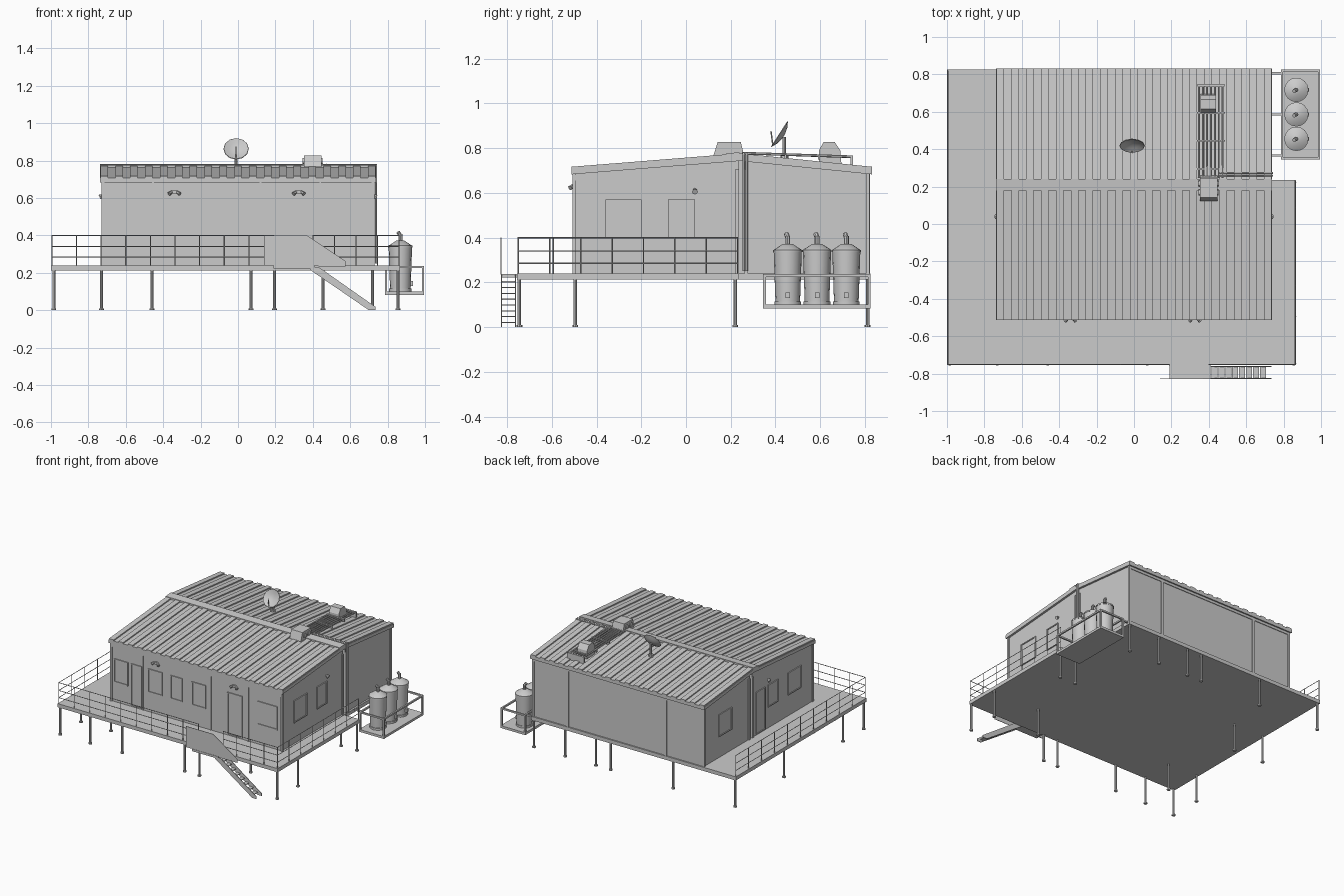
import bpy, bmesh, math
from mathutils import Vector, Matrix


class Part:
    """Collects primitives in one mesh object."""
    def __init__(self, name):
        self.name, self.bm = name, bmesh.new()

    def box(self, x0, x1, y0, y1, z0, z1):
        m = Matrix.Translation(((x0 + x1) / 2, (y0 + y1) / 2, (z0 + z1) / 2))
        m = m @ Matrix.Diagonal((x1 - x0, y1 - y0, z1 - z0, 1))
        bmesh.ops.create_cube(self.bm, size=1, matrix=m)

    def prism(self, pts, axis, a, b):
        # axis x: points are (y, z); y: (x, z); z: (x, y)
        def co(p, t):
            return {'x': (t, p[0], p[1]), 'y': (p[0], t, p[1]), 'z': (p[0], p[1], t)}[axis]
        bm, n = self.bm, len(pts)
        lo = [bm.verts.new(co(p, a)) for p in pts]
        hi = [bm.verts.new(co(p, b)) for p in pts]
        fs = [bm.faces.new(lo), bm.faces.new(hi)]
        fs += [bm.faces.new((lo[i], lo[(i + 1) % n], hi[(i + 1) % n], hi[i])) for i in range(n)]
        bmesh.ops.recalc_face_normals(bm, faces=fs)

    def tube(self, p, q, r0, r1=None, n=6):
        p, q = Vector(p), Vector(q)
        m = Matrix.Translation((p + q) / 2) @ (q - p).to_track_quat('Z', 'Y').to_matrix().to_4x4()
        bmesh.ops.create_cone(self.bm, cap_ends=True, segments=n, radius1=r0,
                              radius2=r0 if r1 is None else r1, depth=(q - p).length, matrix=m)

    def done(self, smooth=False):
        me = bpy.data.meshes.new(self.name)
        self.bm.to_mesh(me)
        self.bm.free()
        ob = bpy.data.objects.new(self.name, me)
        bpy.context.collection.objects.link(ob)
        if smooth:
            bpy.context.view_layer.objects.active = ob
            ob.select_set(True)
            bpy.ops.object.shade_smooth_by_angle(angle=math.radians(35))
            ob.select_set(False)
        return ob


# Deck with the notch at the back right
deck = Part("deck")
deck.prism([(-1, -0.755), (0.865, -0.755), (0.865, 0.235), (0.735, 0.235), (0.735, 0.825), (-1, 0.825)],
           'z', 0.212, 0.24)
deck.done()

# Support legs with foot plates
legs = Part("deck_legs")
rows = {-0.745: (-0.985, -0.73, -0.46, 0.07, 0.195, 0.855),
        -0.495: (-0.985, -0.73, 0.455, 0.855),
        0.22: (-0.985, -0.73, 0.72, 0.855),
        0.812: (-0.985, -0.46, 0.07, 0.195, 0.455, 0.72)}
for y, xs in rows.items():
    for x in xs:
        legs.tube((x, y, 0), (x, y, 0.215), 0.008, n=8)
        legs.tube((x, y, 0), (x, y, 0.01), 0.013, n=8)
legs.done()

# Building modules, front and back
walls = Part("walls")
walls.prism([(-0.5, 0.24), (0.235, 0.24), (0.235, 0.755), (-0.5, 0.695)], 'x', -0.722, 0.722)
walls.prism([(0.262, 0.24), (0.815, 0.24), (0.815, 0.7), (0.262, 0.755)], 'x', -0.722, 0.722)
walls.box(-0.7, 0.7, 0.23, 0.265, 0.24, 0.75)
walls.done()

# Wall trim: corner posts, seams, skirting and top bands
trim = Part("wall_trim")
for x in (-0.722, 0.722):
    for y in (-0.5, 0.228, 0.27, 0.812):
        trim.box(x - 0.008, x + 0.008, y - 0.008, y + 0.008, 0.24, 0.705)
for x in (-0.455, 0.12, 0.44):
    trim.box(x - 0.005, x + 0.005, -0.506, -0.49, 0.24, 0.69)
for x in (-0.4, 0.43):
    trim.box(x - 0.01, x + 0.01, 0.81, 0.822, 0.24, 0.7)
trim.box(-0.725, 0.725, -0.506, -0.49, 0.655, 0.68)
trim.box(-0.725, 0.725, 0.81, 0.82, 0.665, 0.69)
trim.done()

# Windows and doors: raised frames around a thin pane
win = Part("windows_and_doors")


def opening(side, c, w, z0, z1):
    f, h = 0.008, w / 2
    bars = [(c - h, c - h + f, z0, z1, 0.007), (c + h - f, c + h, z0, z1, 0.007),
            (c - h, c + h, z0, z0 + f, 0.007), (c - h, c + h, z1 - f, z1, 0.007),
            (c - h, c + h, z0, z1, 0.002)]
    for a, b, lo, hi, d in bars:
        if side == 'front':
            win.box(a, b, -0.5 - d, -0.495, lo, hi)
        else:
            s = 1 if side == 'right' else -1
            x0, x1 = sorted((s * 0.718, s * (0.722 + d)))
            win.box(x0, x1, a, b, lo, hi)


for c, w in ((-0.64, 0.12), (-0.35, 0.12), (-0.17, 0.1), (0.02, 0.12), (0.6, 0.17)):
    opening('front', c, w, 0.39, 0.57)
opening('front', 0.325, 0.125, 0.245, 0.57)
opening('front', -0.51, 0.09, 0.245, 0.57)
for side in ('left', 'right'):
    opening(side, -0.28, 0.16, 0.4, 0.57)
    opening(side, -0.02, 0.12, 0.4, 0.57)
opening('left', 0.13, 0.11, 0.245, 0.57)
opening('left', 0.56, 0.16, 0.4, 0.57)
win.done()

# Wall lamps
lamps = Part("wall_lamps")
for x in (-0.34, 0.325):
    lamps.box(x - 0.012, x + 0.012, -0.512, -0.495, 0.622, 0.64)
    for s in (-1, 1):
        lamps.tube((x + s * 0.012, -0.505, 0.635), (x + s * 0.028, -0.518, 0.622), 0.006, 0.011, 8)
for s in (-1, 1):
    lamps.tube((s * 0.72, 0.04, 0.615), (s * 0.74, 0.04, 0.605), 0.007, 0.013, 8)
lamps.done()

# Roof sheets with standing ribs and ridge cap
E, R, B = (-0.512, 0.708), (0.24, 0.768), (0.832, 0.708)
roof = Part("roof_sheets")
roof.prism([E, R, (R[0], R[1] - 0.025), (E[0], E[1] - 0.025)], 'x', -0.738, 0.738)
roof.prism([R, B, (B[0], B[1] - 0.025), (R[0], R[1] - 0.025)], 'x', -0.738, 0.738)
roof.done()
ribs = Part("roof_ribs")
N = 19
for i in range(N):
    x = -0.715 + 1.43 * i / (N - 1)
    for p, q in ((E, (0.185, 0.7636)), (R, B)):
        ribs.prism([p, q, (q[0], q[1] + 0.009), (p[0], p[1] + 0.009)], 'x', x - 0.02, x + 0.02)
ribs.done()
cap = Part("ridge_cap")
cap.prism([(0.178, 0.762), (0.24, 0.765), (0.24, 0.782), (0.178, 0.776)], 'x', -0.738, 0.738)
cap.done()

# Railings on three sides, open at the landing
rail = Part("railings")


def railing(p, q, count):
    p, q = Vector(p), Vector(q)
    for z in (0.285, 0.34, 0.4):
        rail.tube((p.x, p.y, z), (q.x, q.y, z), 0.0028, n=4)
    for i in range(count + 1):
        c = p.lerp(q, i / count)
        rail.tube((c.x, c.y, 0.235), (c.x, c.y, 0.402), 0.003, n=4)


railing((-0.995, 0.82), (-0.995, -0.75), 10)
railing((-0.995, -0.75), (0.19, -0.75), 9)
railing((0.4, -0.75), (0.86, -0.75), 4)
railing((0.86, -0.75), (0.86, 0.23), 7)
rail.done()

# Stair landing, flight and side panel
stair = Part("stairs")
stair.box(0.19, 0.41, -0.828, -0.75, 0.222, 0.238)
for y in (-0.828, -0.765):
    stair.prism([(0.385, 0.232), (0.43, 0.232), (0.735, 0.018), (0.735, 0.0), (0.7, 0.0), (0.385, 0.216)],
                'y', y, y + 0.005)
for i in range(8):
    x, z = 0.43 + i * 0.037, 0.2 - i * 0.026
    stair.box(x - 0.016, x + 0.016, -0.826, -0.762, z, z + 0.005)
stair.done()
panel = Part("stair_side_panel")
panel.prism([(0.14, 0.24), (0.14, 0.4), (0.37, 0.4), (0.575, 0.262), (0.575, 0.235), (0.43, 0.235), (0.41, 0.24)],
            'y', -0.829, -0.826)
panel.done()

# Tank platform and its frame
X0, X1, Y0, Y1 = 0.785, 0.995, 0.345, 0.825
plat = Part("tank_platform")
plat.box(X0, X1, Y0, Y1, 0.082, 0.1)
t = 0.012
for x in (X0, X1 - t):
    plat.box(x, x + t, Y0, Y1, 0.225, 0.237)
    for y in (Y0, Y1 - t):
        plat.box(x, x + t, y, y + t, 0.09, 0.237)
for y in (Y0, Y1 - t):
    plat.box(X0, X1, y, y + t, 0.225, 0.237)
for y in (0.36, 0.58, 0.8):
    plat.box(0.715, X0 + 0.01, y, y + t, 0.225, 0.237)
plat.done()

# Three tapered tanks with outlet pipes
tanks = Part("tanks")
for y in (0.455, 0.586, 0.717):
    x = 0.868
    for z0, z1, r0, r1 in ((0.1, 0.115, 0.06, 0.06), (0.11, 0.345, 0.055, 0.063),
                           (0.335, 0.345, 0.065, 0.065), (0.345, 0.372, 0.063, 0.022)):
        tanks.tube((x, y, z0), (x, y, z1), r0, r1, 16)
    tanks.tube((x, y, 0.365), (x, y, 0.408), 0.011, n=8)
    tanks.tube((x, y, 0.4), (x - 0.012, y - 0.006, 0.418), 0.011, n=8)
    tanks.box(x + 0.05, x + 0.068, y - 0.01, y + 0.01, 0.13, 0.155)
tanks.done(True)

# Roof air units with fan rings
units = Part("roof_air_units")
units.prism([(0.122, 0.765), (0.26, 0.765), (0.245, 0.828), (0.142, 0.828)], 'x', 0.352, 0.447)
for y in (0.168, 0.217):
    for x0, x1 in ((0.447, 0.453), (0.346, 0.352)):
        units.tube((x0, y, 0.797), (x1, y, 0.797), 0.016, n=12)
units.prism([(0.595, 0.73), (0.695, 0.73), (0.69, 0.79), (0.665, 0.828), (0.615, 0.828), (0.595, 0.79)],
            'x', 0.355, 0.438)
units.done()

# Pipe rack on the rear roof
rack = Part("pipe_rack")
rack.box(0.34, 0.485, 0.735, 0.748, 0.715, 0.768)
for i in range(7):
    x = 0.348 + i * 0.021
    rack.tube((x, 0.25, 0.778), (x, 0.735, 0.762), 0.006, n=6)
for y in (0.29, 0.44, 0.59):
    rack.box(0.338, 0.487, y, y + 0.01, 0.75, 0.772)
for y in (0.258, 0.272):
    rack.tube((0.45, y, 0.775), (0.742, y, 0.775), 0.006)
    rack.tube((0.738, y, 0.775), (0.738, y, 0.25), 0.006)
rack.done()

# Dish antenna: shallow bowl, feed arm and mast
dish = Part("dish_antenna")
n = Vector((0, -0.84, 0.54))
m = Matrix.Translation((-0.01, 0.436, 0.852)) @ n.to_track_quat('Z', 'Y').to_matrix().to_4x4()
rings = []
for r, h in ((0.012, 0.0), (0.042, 0.007), (0.068, 0.02), (0.066, 0.023), (0.04, 0.011), (0.012, 0.004)):
    rings.append([dish.bm.verts.new(m @ Vector((r * math.cos(a), r * math.sin(a), h)))
                  for a in (math.tau * k / 12 for k in range(12))])
for a, b in zip(rings, rings[1:]):
    for k in range(12):
        dish.bm.faces.new((a[k], b[k], b[(k + 1) % 12], a[(k + 1) % 12]))
dish.bm.faces.new(rings[0])
dish.bm.faces.new(rings[-1])
bmesh.ops.recalc_face_normals(dish.bm, faces=dish.bm.faces[:])
dish.tube(m @ Vector((0, -0.06, 0.018)), m @ Vector((0, -0.01, 0.06)), 0.003)
dish.tube((-0.01, 0.44, 0.74), (-0.01, 0.44, 0.85), 0.008, n=8)
dish.tube((-0.01, 0.44, 0.75), (-0.01, 0.44, 0.768), 0.018, n=8)
dish.done(True)
